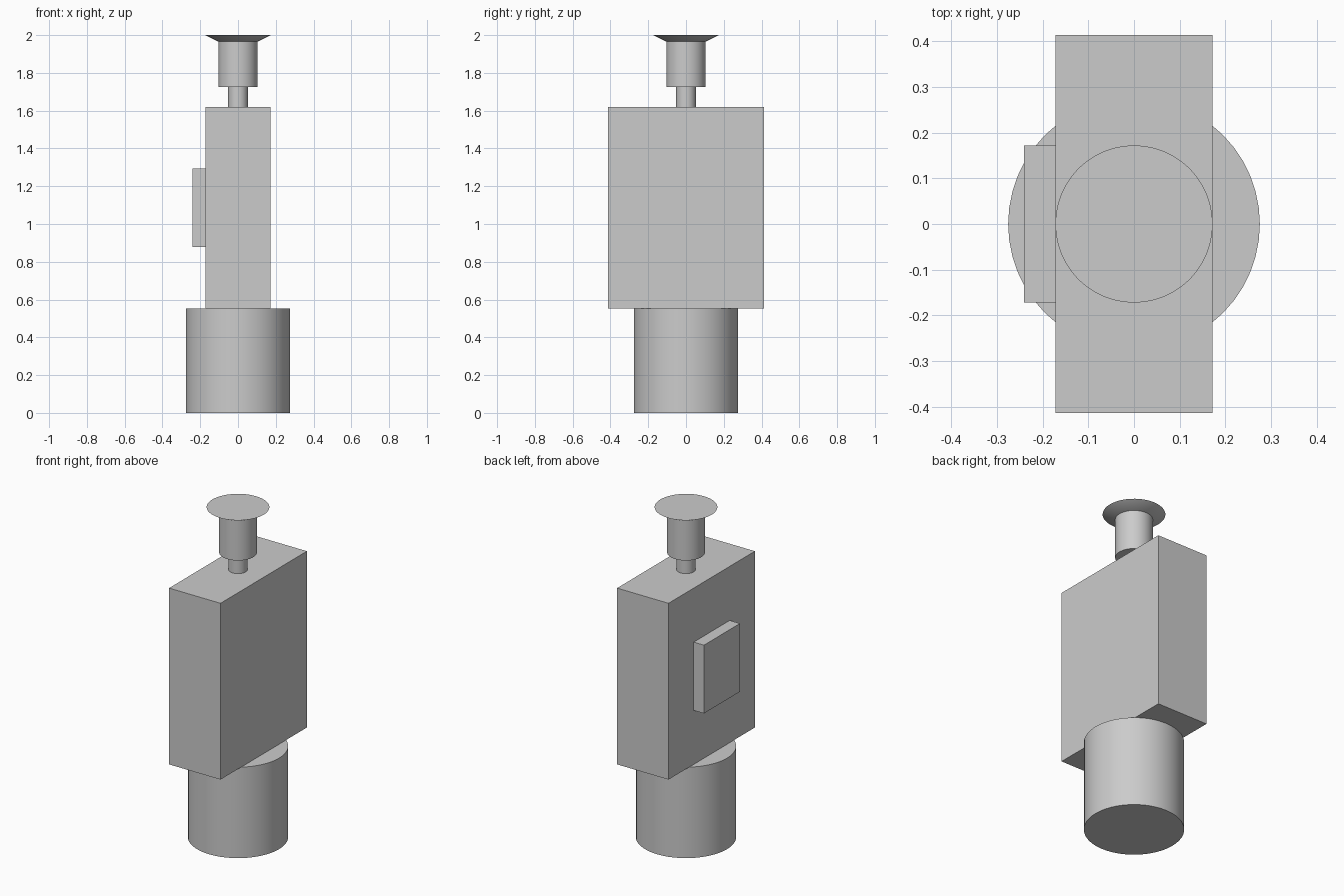
import bpy
import math

# Remove the default cube
cube = bpy.data.objects.get("Cube")
if cube:
    bpy.data.objects.remove(cube, do_unlink=True)

U = 2 / 58  # design unit: the model is 58 units tall

grey = bpy.data.materials.new("plain_grey")
grey.use_nodes = True
colour = (0.6, 0.6, 0.6, 1)
grey.diffuse_color = colour
grey.node_tree.nodes["Principled BSDF"].inputs["Base Color"].default_value = colour


def finish(name):
    obj = bpy.context.object
    obj.name = name
    obj.data.name = name
    obj.data.materials.append(grey)
    return obj


def box(name, x, y, z):
    """Box from (low, high) ranges in design units."""
    centre = [sum(r) / 2 * U for r in (x, y, z)]
    bpy.ops.mesh.primitive_cube_add(size=1, location=centre)
    obj = finish(name)
    obj.scale = [(r[1] - r[0]) * U for r in (x, y, z)]
    bpy.ops.object.transform_apply(location=False, rotation=False, scale=True)


def turned(name, r_low, r_high, z):
    """Upright round part, straight or tapered, in design units."""
    bpy.ops.mesh.primitive_cone_add(
        vertices=48, radius1=r_low * U, radius2=r_high * U,
        depth=(z[1] - z[0]) * U, location=(0, 0, sum(z) / 2 * U))
    finish(name)
    bpy.ops.object.shade_smooth_by_angle(angle=math.radians(30))


# Round base and slab body with a raised side panel
turned("base_cylinder", 8, 8, (0, 16))
box("body", (-5, 5), (-12, 12), (16, 47))
box("side_panel", (-7, -5), (-5, 5), (25.5, 37.5))

# Stem, knob and flared cap on top
turned("stem", 1.5, 1.5, (47, 50))
turned("knob", 3, 3, (50, 57))
turned("flared_cap", 3, 5, (57, 58))
